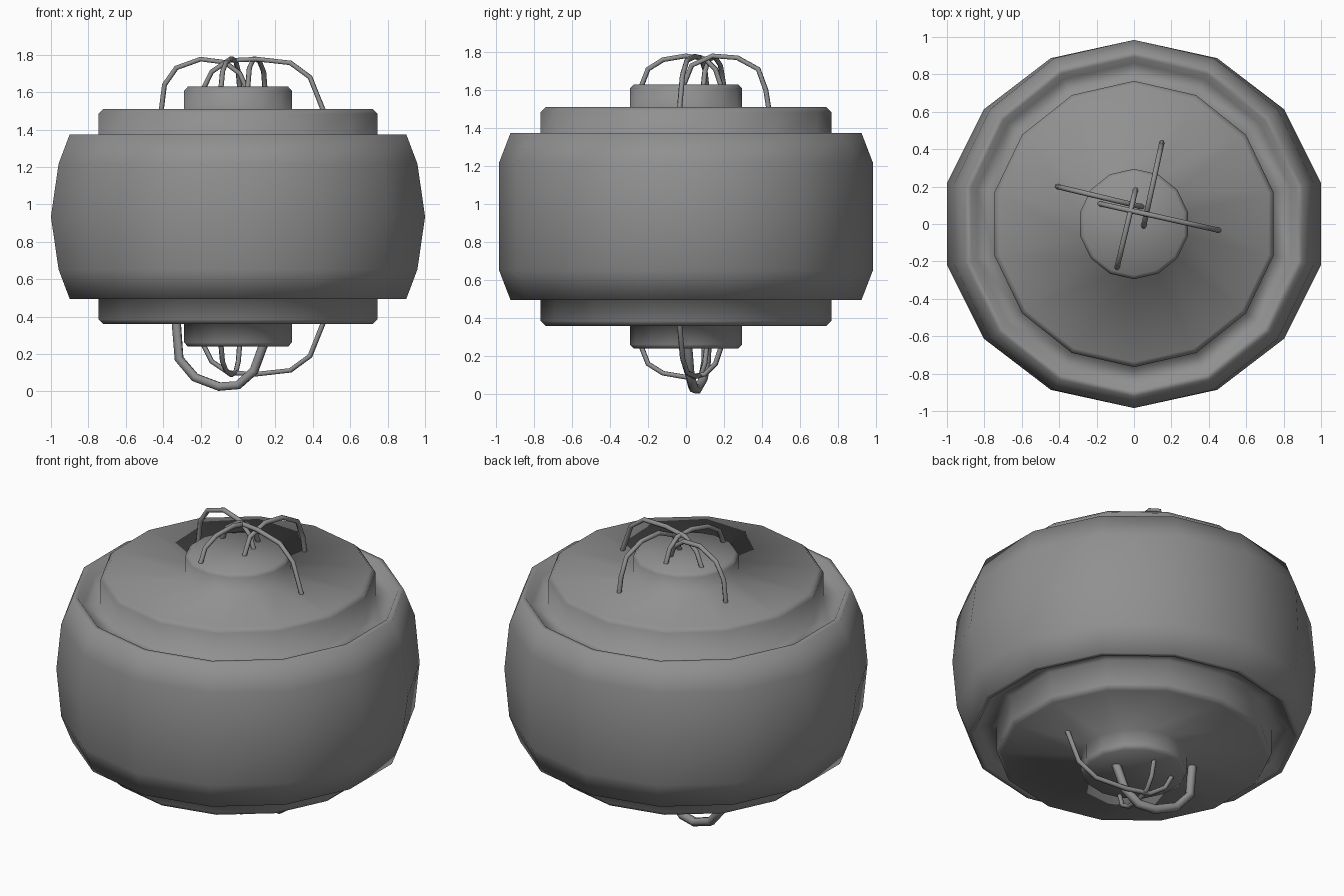
import bpy, bmesh, math

if "Cube" in bpy.data.objects:
    bpy.data.objects.remove(bpy.data.objects["Cube"])

SIDES = 14
MID = 0.935  # mirror height of the lantern

grey = bpy.data.materials.new("dark_grey")
grey.diffuse_color = (0.28, 0.28, 0.28, 1)
grey.use_nodes = True
grey.node_tree.nodes["Principled BSDF"].inputs["Base Color"].default_value = grey.diffuse_color


def lathe(name, profile):
    """Spin (rx, ry, z) rings into a closed, smooth 14-sided solid."""
    bm = bmesh.new()
    rings = []
    for rx, ry, z in profile:
        ring = []
        for i in range(SIDES):
            a = math.pi / 2 + 2 * math.pi * i / SIDES
            ring.append(bm.verts.new((rx * math.cos(a), ry * math.sin(a), z)))
        rings.append(ring)
    for lo, hi in zip(rings, rings[1:]):
        for i in range(SIDES):
            j = (i + 1) % SIDES
            bm.faces.new((lo[i], lo[j], hi[j], hi[i]))
    bm.faces.new(rings[0][::-1])
    bm.faces.new(rings[-1])
    bmesh.ops.recalc_face_normals(bm, faces=bm.faces)
    for f in bm.faces:
        f.smooth = True
    me = bpy.data.meshes.new(name)
    bm.to_mesh(me)
    bm.free()
    me.materials.append(grey)
    ob = bpy.data.objects.new(name, me)
    bpy.context.collection.objects.link(ob)


def symmetric(upper, middle=()):
    """Mirror a round profile listed from the top down."""
    low = [(r, r, 2 * MID - z) for r, z in upper]
    return low + list(middle) + [(r, r, z) for r, z in reversed(upper)]


def wire(name, start, end, path, axis, radius, flip=False):
    """Bent wire in the vertical plane through two plan points; path is (axis coordinate, z)."""
    cu = bpy.data.curves.new(name, 'CURVE')
    cu.dimensions = '3D'
    cu.bevel_depth = radius
    cu.bevel_resolution = 1
    cu.use_fill_caps = True
    sp = cu.splines.new('POLY')
    sp.points.add(len(path) - 1)
    for p, (u, z) in zip(sp.points, path):
        t = (u - start[axis]) / (end[axis] - start[axis])
        x, y = (start[k] + t * (end[k] - start[k]) for k in (0, 1))
        p.co = (x, y, 2 * MID - z if flip else z, 1)
    sp.use_smooth = True
    cu.materials.append(grey)
    ob = bpy.data.objects.new(name, cu)
    bpy.context.collection.objects.link(ob)


# One continuous smooth shell: hub, wide cap, recessed rim, bulging body
lathe("lantern_body", symmetric(
    [(0.275, 1.63), (0.295, 1.608), (0.295, 1.51),
     (0.738, 1.51), (0.765, 1.485), (0.765, 1.33),
     (0.86, 1.33), (0.893, 1.375), (0.923, 1.375), (0.984, 1.217)],
    [(1.026, 0.984, MID)]))

# Wire loops
loop_a = ((-0.41, 0.20), (0.05, 0.09),
          [(-0.41, 1.505), (-0.393, 1.64), (-0.33, 1.73), (-0.2, 1.777),
           (-0.07, 1.76), (0.01, 1.70), (0.045, 1.62)], 0)
loop_b = ((-0.19, 0.11), (0.46, -0.035),
          [(-0.185, 1.62), (-0.14, 1.71), (-0.05, 1.77), (0.1, 1.777),
           (0.28, 1.757), (0.385, 1.68), (0.455, 1.505)], 0)
loop_c = ((0.15, 0.44), (0.05, -0.02),
          [(0.435, 1.505), (0.42, 1.60), (0.38, 1.71), (0.27, 1.77),
           (0.14, 1.78), (0.03, 1.73), (-0.015, 1.62)], 1)
loop_d = ((-0.09, -0.23), (0.01, 0.19),
          [(-0.235, 1.62), (-0.2, 1.71), (-0.12, 1.76), (0.0, 1.78),
           (0.1, 1.765), (0.155, 1.71), (0.185, 1.62)], 1)
for tag, loop in zip("abcd", (loop_a, loop_b, loop_c, loop_d)):
    wire("top_wire_" + tag, *loop, 0.014)
for tag, loop in zip("ab", (loop_b, loop_d)):
    wire("bottom_wire_" + tag, *loop, 0.014, True)

# Thicker hanging hook under the lower hub
wire("bottom_hook", (-0.33, 0.11), (0.14, 0.007),
     [(-0.33, 0.37), (-0.315, 0.175), (-0.23, 0.075), (-0.1, 0.026),
      (0.0, 0.034), (0.085, 0.11), (0.14, 0.26)], 0, 0.026)
